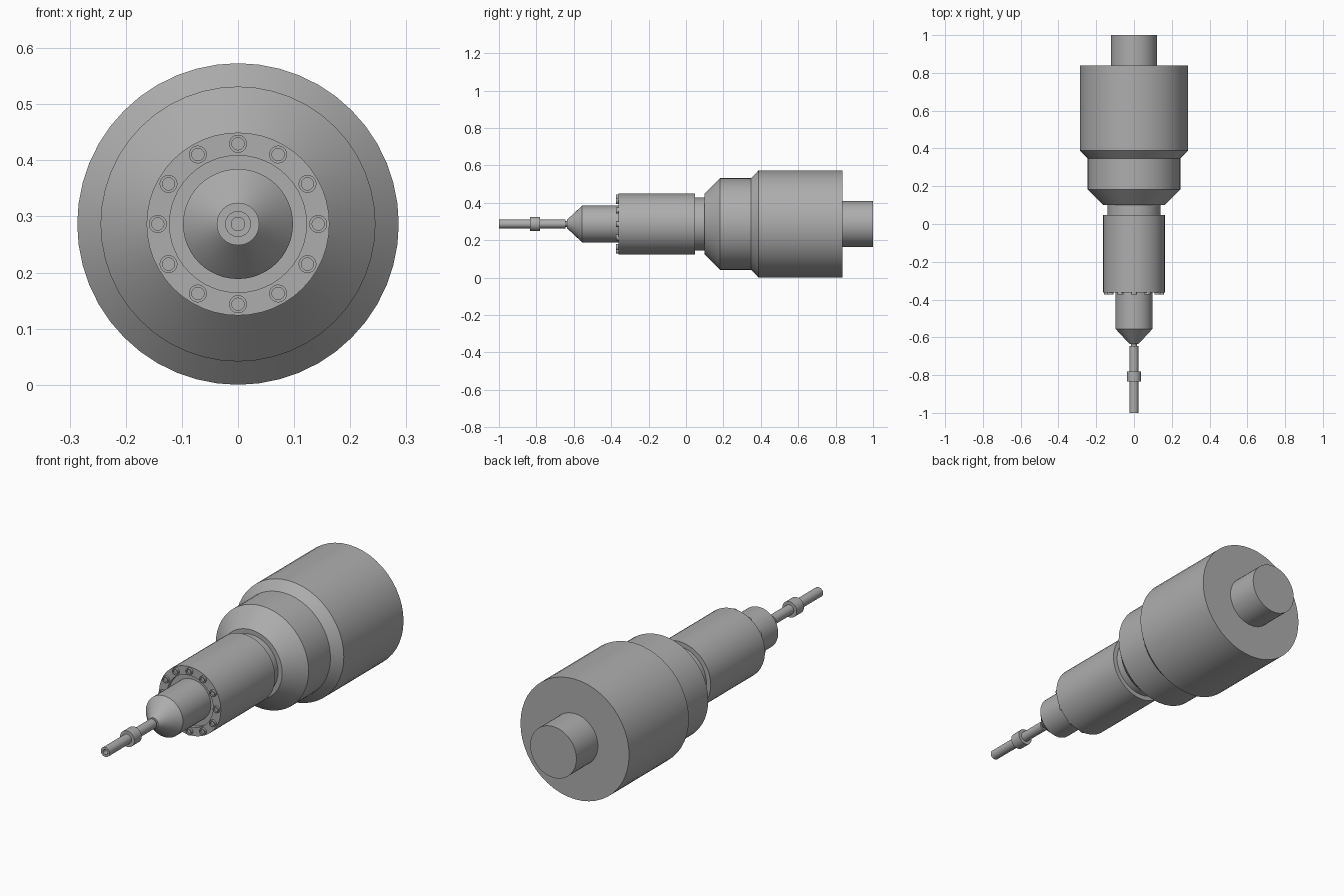
import bpy, bmesh, math

if "Cube" in bpy.data.objects:
    bpy.data.objects.remove(bpy.data.objects["Cube"], do_unlink=True)

AXIS_Z = 0.2865
SIDES = 48

metal = bpy.data.materials.new("grey_metal")
metal.use_nodes = True
grey = (0.42, 0.42, 0.42, 1)
metal.diffuse_color = grey
metal.node_tree.nodes["Principled BSDF"].inputs["Base Color"].default_value = grey


def lathe(name, profile, sides=SIDES, x=0.0, z=AXIS_Z):
    """Turn (y, radius) points around an axis parallel to y."""
    bm = bmesh.new()
    rings = []
    for y, r in profile:
        if r == 0:
            rings.append([bm.verts.new((x, y, z))] * sides)
            continue
        ring = []
        for i in range(sides):
            a = math.tau * i / sides
            ring.append(bm.verts.new((x + r * math.cos(a), y, z + r * math.sin(a))))
        rings.append(ring)
    for a, b in zip(rings, rings[1:]):
        for i in range(sides):
            j = (i + 1) % sides
            corners = list(dict.fromkeys((a[i], a[j], b[j], b[i])))
            bm.faces.new(corners)
    bmesh.ops.recalc_face_normals(bm, faces=bm.faces)
    mesh = bpy.data.meshes.new(name)
    bm.to_mesh(mesh)
    bm.free()
    mesh.materials.append(metal)
    obj = bpy.data.objects.new(name, mesh)
    bpy.context.collection.objects.link(obj)
    bpy.ops.object.select_all(action='DESELECT')
    obj.select_set(True)
    bpy.context.view_layer.objects.active = obj
    bpy.ops.object.shade_smooth_by_angle(angle=math.radians(30))
    return obj


# Hollow-tipped rod with a narrow root, and its collar
lathe("probe_rod", [(-0.96, 0), (-0.96, 0.012), (-1, 0.012), (-1, 0.023),
                    (-0.645, 0.023), (-0.645, 0.015), (-0.62, 0.015), (-0.62, 0)], 32)
lathe("rod_collar", [(-0.835, 0), (-0.835, 0.038), (-0.78, 0.038), (-0.78, 0)], 32)

# Conical nose
lathe("nose", [(-0.635, 0), (-0.635, 0.024), (-0.555, 0.098), (-0.34, 0.098), (-0.34, 0)])

# Front barrel with a recessed ring around the nose
lathe("front_barrel", [(-0.345, 0), (-0.345, 0.122), (-0.362, 0.122), (-0.362, 0.163),
                       (0.047, 0.163), (0.047, 0)])

# Socket bolts around the barrel face
for n in range(12):
    a = math.tau * n / 12
    lathe(f"bolt_{n + 1}", [(-0.365, 0), (-0.365, 0.011), (-0.373, 0.011),
                            (-0.373, 0.016), (-0.36, 0.016), (-0.36, 0)],
          20, 0.143 * math.cos(a), AXIS_Z + 0.143 * math.sin(a))

# Neck, stepped main housing and rear shaft
lathe("neck", [(0.04, 0), (0.04, 0.141), (0.11, 0.141), (0.11, 0)])
lathe("main_housing", [(0.1, 0), (0.1, 0.163), (0.182, 0.245), (0.347, 0.245),
                       (0.388, 0.2865), (0.838, 0.2865), (0.838, 0)])
lathe("rear_shaft", [(0.83, 0), (0.83, 0.122), (1, 0.122), (1, 0)])
